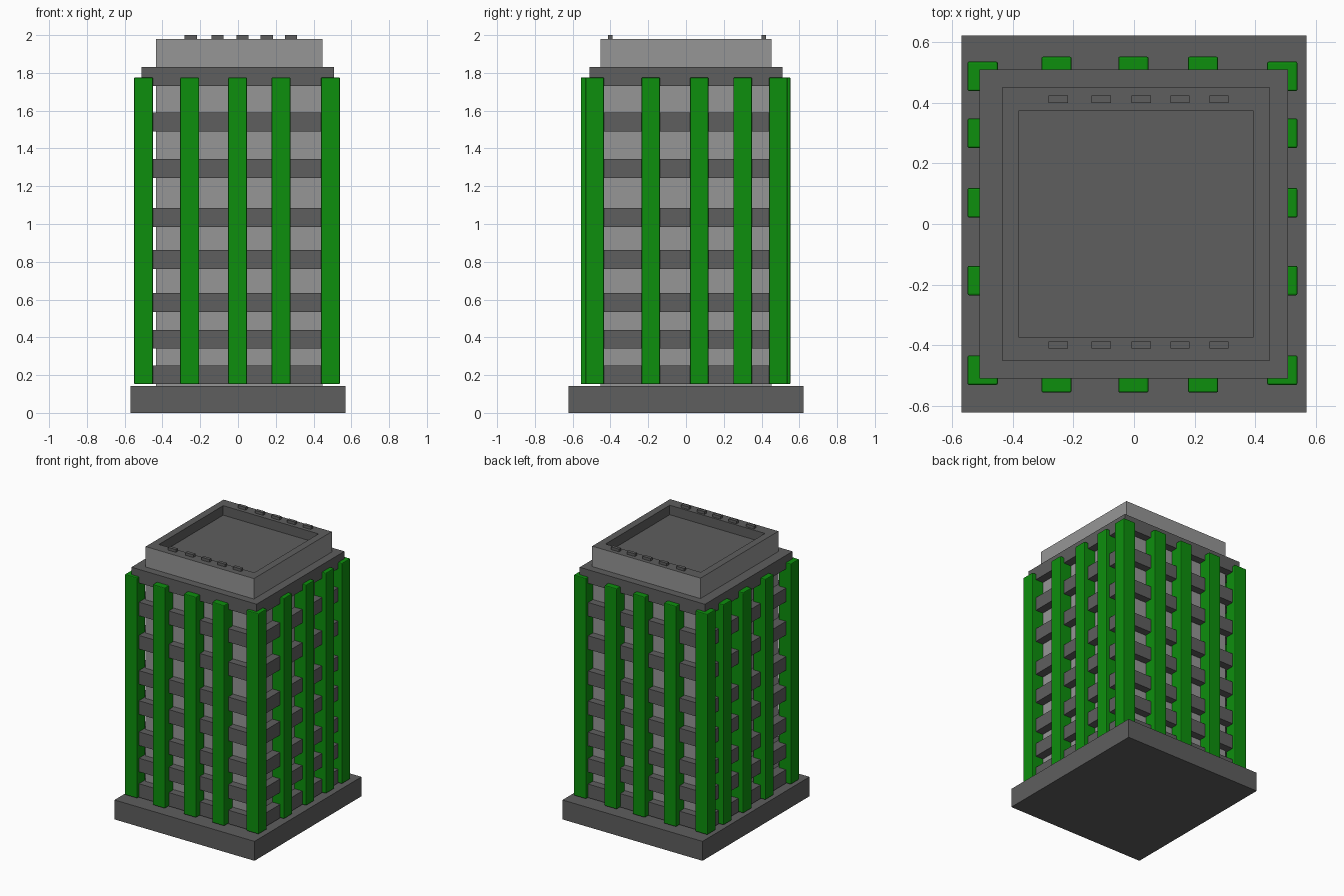
import bpy, bmesh
from mathutils import Vector

if "Cube" in bpy.data.objects:
    bpy.data.objects.remove(bpy.data.objects["Cube"], do_unlink=True)


def material(name, r, g, b):
    m = bpy.data.materials.new(name)
    m.use_nodes = True
    m.diffuse_color = (r, g, b, 1)
    m.node_tree.nodes["Principled BSDF"].inputs["Base Color"].default_value = (r, g, b, 1)
    return m


DARK = material("dark grey concrete", 0.112, 0.112, 0.112)
LIGHT = material("light grey wall", 0.305, 0.305, 0.305)
GREEN = material("green paint", 0.004, 0.275, 0.004)


def box(name, x, y, z, mat, bevel=0):
    """Box from (low, high) ranges on each axis."""
    bm = bmesh.new()
    bmesh.ops.create_cube(bm, size=1)
    size = Vector((x[1] - x[0], y[1] - y[0], z[1] - z[0]))
    bmesh.ops.scale(bm, vec=size, verts=bm.verts)
    mesh = bpy.data.meshes.new(name)
    bm.to_mesh(mesh)
    bm.free()
    mesh.materials.append(mat)
    ob = bpy.data.objects.new(name, mesh)
    ob.location = (sum(x) / 2, sum(y) / 2, sum(z) / 2)
    bpy.context.collection.objects.link(ob)
    if bevel:
        mod = ob.modifiers.new("soft edges", "BEVEL")
        mod.width = bevel
        mod.segments = 2
    return ob


# Ground plinth
box("plinth", (-0.57, 0.57), (-0.622, 0.622), (0, 0.143), DARK)

# Tower core: light walls, dark roof with a sunken centre
core = box("tower_core", (-0.435, 0.447), (-0.453, 0.453), (0.143, 1.98), LIGHT)
core.data.materials.append(DARK)
bm = bmesh.new()
bm.from_mesh(core.data)
roof = max(bm.faces, key=lambda f: f.calc_center_median().z)
roof.material_index = 1
rim = bmesh.ops.inset_region(bm, faces=[roof], thickness=0.075)["faces"]
well = bmesh.ops.extrude_discrete_faces(bm, faces=[roof])["faces"][0]
bmesh.ops.translate(bm, vec=(0, 0, -0.07), verts=well.verts)
# Slightly deeper rim on the front and back
for v in bm.verts:
    if abs(v.co.x) < 0.4:
        v.co.y *= 0.353 / 0.378
        for f in v.link_faces:
            f.material_index = 1
bm.to_mesh(core.data)
bm.free()

# Floor slabs
for i, z in enumerate((0.152, 0.34, 0.534, 0.763, 0.985, 1.244, 1.489, 1.73)):
    box(f"floor_slab_{i + 1}", (-0.511, 0.509), (-0.51, 0.51), (z, z + 0.1), DARK)


# Green columns around the outside
def column(name, x, y):
    box(name, (x - 0.05, x + 0.05), (y - 0.049, y + 0.049), (0.152, 1.776), GREEN, 0.006)


for side, x in (("right", -0.5), ("left", 0.49)):
    column(f"front_{side}_corner_column", x, -0.483)
    column(f"back_{side}_corner_column", x, 0.488)
    for i, y in enumerate((-0.187, 0.07, 0.3)):
        column(f"{side}_column_{i + 1}", x, y)
for side, y in (("front", -0.508), ("back", 0.504)):
    for i, x in enumerate((-0.256, -0.002, 0.228)):
        column(f"{side}_column_{i + 1}", x, y)

# Small roof vents along the front and back rims
for side, y in (("front", -0.4), ("back", 0.412)):
    for i, x in enumerate((-0.25, -0.108, 0.024, 0.152, 0.281)):
        box(f"{side}_roof_vent_{i + 1}", (x - 0.032, x + 0.032),
            (y - 0.012, y + 0.012), (1.97, 2.0), DARK)
